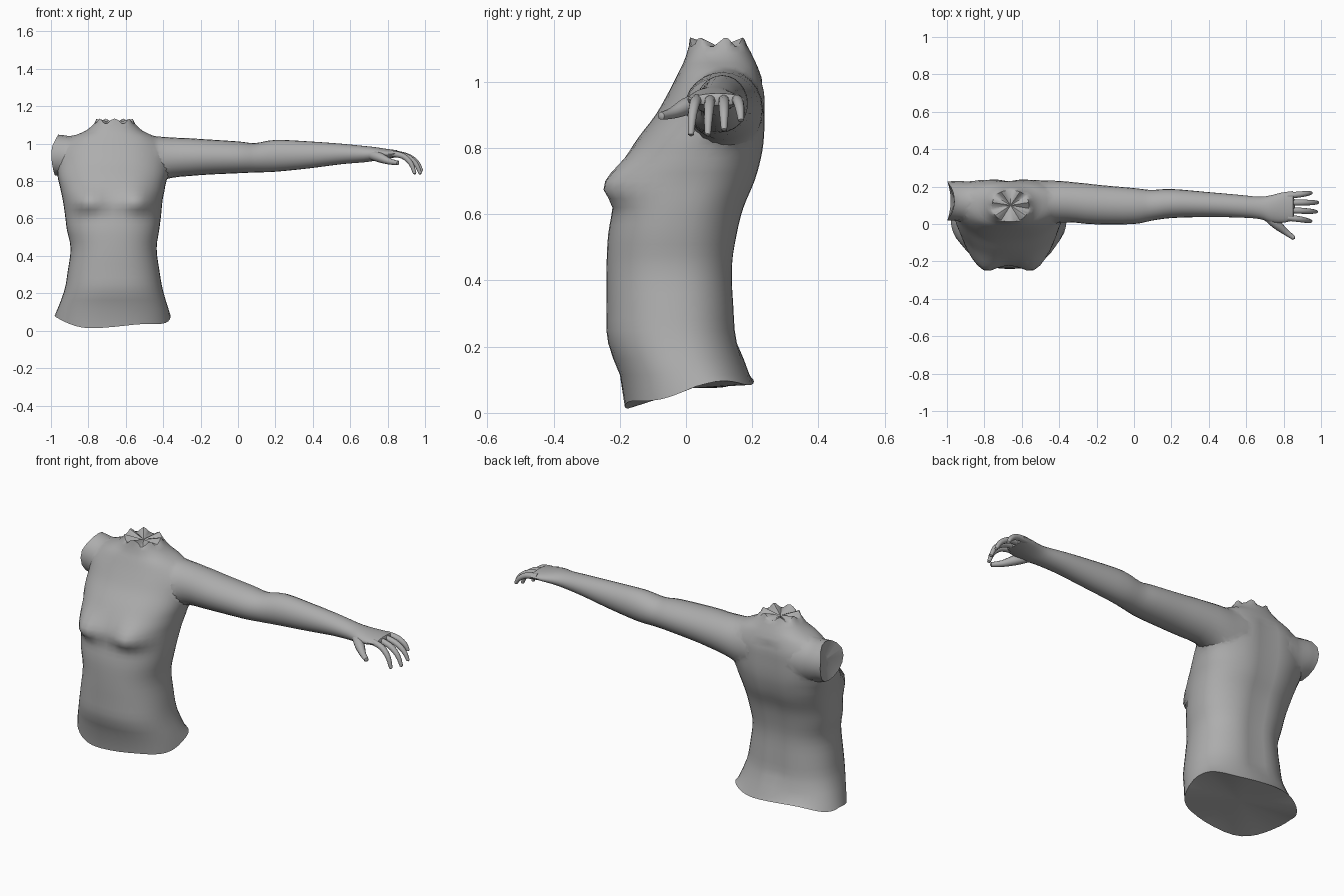
import bpy, bmesh
from math import sin, cos, pi, exp
from mathutils import Vector

cube = bpy.data.objects.get("Cube")
if cube:
    bpy.data.objects.remove(cube)

clay = bpy.data.materials.new("grey clay")
clay.use_nodes = True
GREY = (0.42, 0.42, 0.42, 1)
clay.diffuse_color = GREY
clay.node_tree.nodes["Principled BSDF"].inputs["Base Color"].default_value = GREY


def spline(rows, steps):
    """Smooth interpolation through rows of numbers."""
    out = []
    for i in range(len(rows) - 1):
        a, b = rows[max(i - 1, 0)], rows[i]
        c, d = rows[i + 1], rows[min(i + 2, len(rows) - 1)]
        for s in range(steps):
            t = s / steps
            out.append([q + t / 2 * (r - p + t * (2*p - 5*q + 4*r - e + t * (3*q - 3*r + e - p)))
                        for p, q, r, e in zip(a, b, c, d)])
    return out + [list(rows[-1])]


def loft(name, rings, start, end):
    """Skin over rings of points, closed by fans to the two end points."""
    bm = bmesh.new()
    loops = [[bm.verts.new(p) for p in ring] for ring in rings]
    n = len(loops[0])
    for a, b in zip(loops, loops[1:]):
        for i in range(n):
            j = (i + 1) % n
            bm.faces.new((a[i], a[j], b[j], b[i]))
    for loop, tip in ((loops[0], start), (loops[-1], end)):
        v = bm.verts.new(tip)
        for i in range(n):
            bm.faces.new((loop[i], loop[(i + 1) % n], v))
    bmesh.ops.recalc_face_normals(bm, faces=bm.faces)
    mesh = bpy.data.meshes.new(name)
    bm.to_mesh(mesh)
    bm.free()
    mesh.materials.append(clay)
    obj = bpy.data.objects.new(name, mesh)
    bpy.context.collection.objects.link(obj)
    return obj


def power(v, e):
    return abs(v) ** e * (1 if v > 0 else -1)


# Torso: height, centre x, half width, centre y, front y, back y
torso_rows = [
    (0.08, -0.67, 0.310, 0.03, -0.185, 0.205),
    (0.21, -0.665, 0.265, -0.02, -0.235, 0.160),
    (0.32, -0.665, 0.245, -0.03, -0.24, 0.150),
    (0.44, -0.665, 0.230, -0.03, -0.24, 0.146),
    (0.54, -0.668, 0.247, -0.02, -0.235, 0.160),
    (0.62, -0.668, 0.257, 0.00, -0.22, 0.180),
    (0.70, -0.67, 0.267, 0.03, -0.205, 0.213),
    (0.77, -0.67, 0.282, 0.06, -0.18, 0.232),
    (0.83, -0.67, 0.295, 0.09, -0.145, 0.240),
    (0.90, -0.67, 0.295, 0.11, -0.092, 0.242),
    (0.97, -0.67, 0.285, 0.12, -0.052, 0.240),
    (1.03, -0.667, 0.235, 0.12, -0.022, 0.222),
    (1.07, -0.662, 0.150, 0.11, -0.003, 0.205),
    (1.12, -0.660, 0.098, 0.10, 0.012, 0.180),
]
SIDES = 40
rings = []
sections = spline(torso_rows, 3)
for k, (z, cx, hw, cy, front, back) in enumerate(sections):
    ring = []
    for i in range(SIDES):
        a = 2 * pi * i / SIDES
        x = hw * power(cos(a), 0.85)
        s = power(sin(a), 0.9)
        y = cy + s * (back - cy if s > 0 else cy - front)
        h = z
        if s < 0:  # breasts
            for side in (-1, 1):
                y -= 0.062 * exp(-((x - side * 0.135) / 0.085) ** 2
                                 - ((z - 0.685) / (0.05 if z < 0.685 else 0.075)) ** 2) * min(1, -s * 1.6)
        elif 0.2 < z < 1:  # hollow of the spine
            y -= 0.014 * exp(-(x / 0.05) ** 2)
        if k == 0:  # uneven lower edge
            h += 0.015 * s - 0.045 * max(0, -s) + 0.010 * sin(4 * a)
        if k == len(sections) - 1:  # uneven neck edge
            h += 0.014 * sin(7 * a)
        ring.append((cx + x, y, h))
    rings.append(ring)
torso = loft("torso", rings, (-0.66, 0.02, 0.075), (-0.66, 0.10, 1.105))


def limb_rings(rows, steps, sides):
    """Oval sections along x: x, y low, y high, z low, z high."""
    return [[(x, (y0 + y1) / 2 + (y1 - y0) / 2 * cos(2 * pi * i / sides),
              (z0 + z1) / 2 + (z1 - z0) / 2 * sin(2 * pi * i / sides)) for i in range(sides)]
            for x, y0, y1, z0, z1 in spline(rows, steps)]


# Left arm running into the palm
arm_rows = [
    (-0.56, 0.00, 0.236, 0.79, 1.055),
    (-0.46, 0.00, 0.235, 0.79, 1.043),
    (-0.36, 0.008, 0.23, 0.815, 1.036),
    (-0.20, -0.002, 0.21, 0.832, 1.025),
    (0.00, 0.00, 0.192, 0.842, 1.012),
    (0.09, 0.017, 0.182, 0.846, 1.003),
    (0.20, 0.032, 0.187, 0.85, 1.02),
    (0.38, 0.037, 0.172, 0.868, 1.012),
    (0.55, 0.035, 0.157, 0.89, 1.0),
    (0.67, 0.027, 0.146, 0.90, 0.988),
    (0.73, 0.008, 0.153, 0.908, 0.982),
    (0.79, 0.006, 0.168, 0.918, 0.973),
    (0.85, 0.018, 0.176, 0.928, 0.965),
]
arm = loft("left_arm", limb_rings(arm_rows, 3, 24), (-0.57, 0.12, 0.92), (0.862, 0.10, 0.946))

# Cut right shoulder with a hollow end
stump_rows = [
    (-0.80, 0.00, 0.236, 0.80, 1.05),
    (-0.90, 0.01, 0.232, 0.81, 1.044),
    (-0.98, 0.02, 0.228, 0.832, 1.05),
]
stump_sections = limb_rings(stump_rows, 3, 16)
stump_sections[-1] = [(x - 0.018 * cos(2 * pi * i / 16) ** 2 + 0.02 * max(0, (z - 0.98) / 0.07), y, z)
                      for i, (x, y, z) in enumerate(stump_sections[-1])]
stump = loft("right_shoulder", stump_sections, (-0.79, 0.12, 0.92), (-0.955, 0.12, 0.94))

# Fuse arm and shoulder into the torso, then blend the seams
for part in (arm, stump):
    mod = torso.modifiers.new("fuse", 'BOOLEAN')
    mod.operation, mod.solver, mod.object = 'UNION', 'EXACT', part
bpy.context.view_layer.update()
fused = bpy.data.meshes.new_from_object(torso.evaluated_get(bpy.context.evaluated_depsgraph_get()))
torso.modifiers.clear()
torso.data = fused
for part in (arm, stump):
    bpy.data.objects.remove(part)
torso.name = "torso_and_arm"
group = torso.vertex_groups.new(name="seams")
for v in fused.vertices:
    x, z = v.co.x, v.co.z
    if z > 0.76 and (-0.50 < x < -0.28 or -0.93 < x < -0.83):
        group.add([v.index], 1.0, 'REPLACE')
blend = torso.modifiers.new("blend", 'SMOOTH')
blend.factor, blend.iterations, blend.vertex_group = 0.5, 5, "seams"


def digit(name, path):
    """Tapered finger through points of x, y, z and radius."""
    pts = spline(path, 3)
    centres = [Vector(p[:3]) for p in pts]
    rings = []
    for i, c in enumerate(centres):
        d = centres[min(i + 1, len(pts) - 1)] - centres[max(i - 1, 0)]
        q = d.to_track_quat('X', 'Z')
        r = pts[i][3]
        rings.append([c + q @ Vector((0, r * cos(2 * pi * j / 10), r * sin(2 * pi * j / 10)))
                      for j in range(10)])
    tip = centres[-1] + (centres[-1] - centres[-2]).normalized() * pts[-1][3] * 0.6
    return loft(name, rings, centres[0], tip)


# Fingers: knuckle y, tip x, tip y, tip z
parts = [torso]
for name, y, tx, ty, tz in (("index_finger", 0.034, 0.945, 0.015, 0.835),
                            ("middle_finger", 0.074, 0.975, 0.066, 0.835),
                            ("ring_finger", 0.114, 0.982, 0.115, 0.85),
                            ("little_finger", 0.152, 0.947, 0.166, 0.878)):
    span, drop = tx - 0.83, 0.95 - tz
    parts.append(digit(name, [
        (0.82, y, 0.947, 0.017),
        (0.83 + span * 0.45, y + (ty - y) * 0.4, 0.95 - drop * 0.14, 0.016),
        (0.83 + span * 0.82, y + (ty - y) * 0.8, 0.95 - drop * 0.48, 0.0135),
        (tx, ty, tz + 0.005, 0.009)]))

# Thumb
parts.append(digit("thumb", [(0.71, 0.045, 0.942, 0.026), (0.76, 0.0, 0.925, 0.026),
                             (0.81, -0.042, 0.905, 0.017), (0.855, -0.075, 0.897, 0.012)]))

# Smooth shading with sharp cut edges
bpy.ops.object.select_all(action='DESELECT')
for part in parts:
    part.select_set(True)
bpy.context.view_layer.objects.active = torso
bpy.ops.object.shade_smooth_by_angle(angle=0.7)
